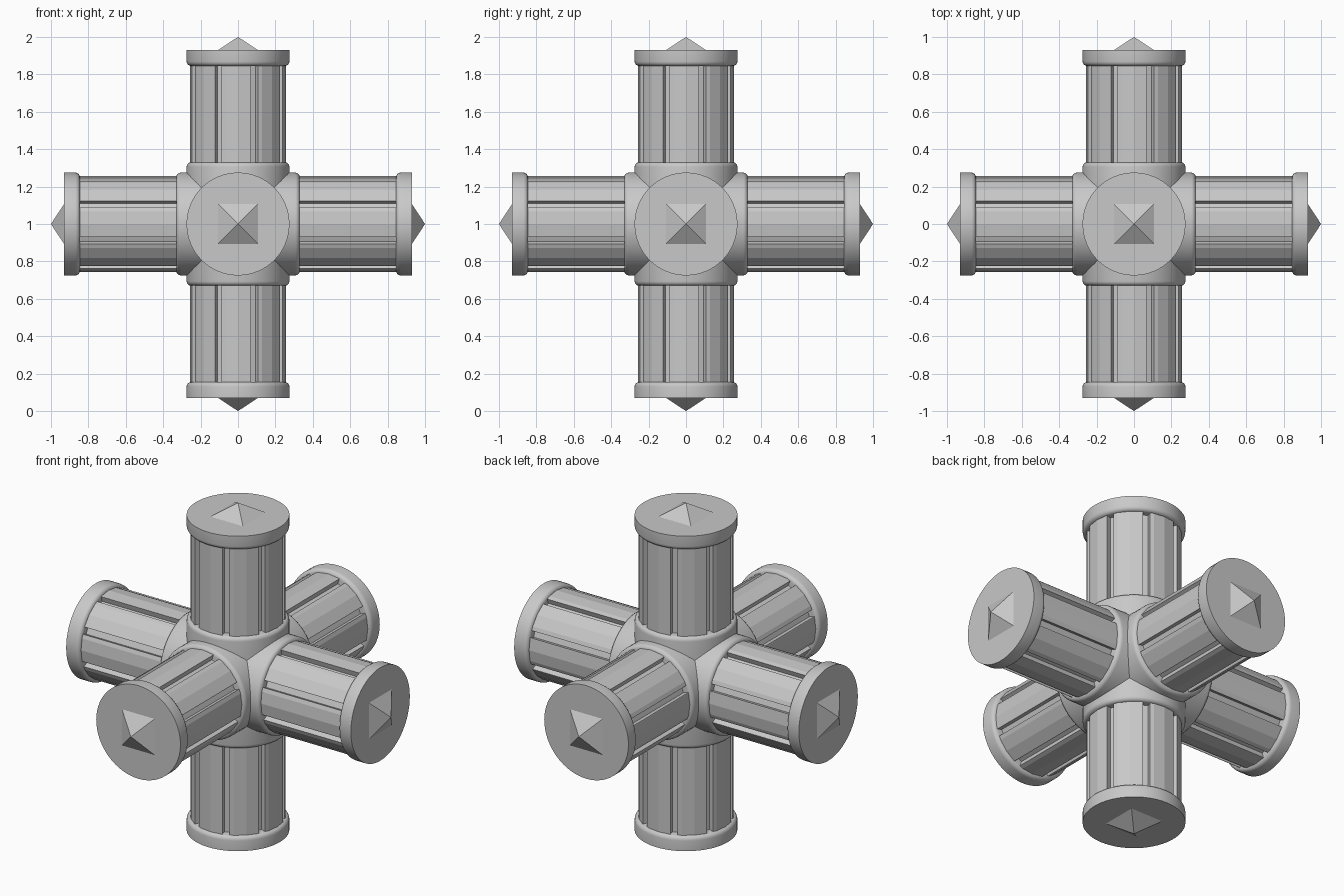
import bpy
import bmesh
from math import sin, cos, pi, radians
from mathutils import Matrix

old = bpy.data.objects.get("Cube")
if old:
    bpy.data.objects.remove(old, do_unlink=True)

grey = bpy.data.materials.new("plain grey")
grey.use_nodes = True
grey.diffuse_color = (0.58, 0.58, 0.58, 1)
grey.node_tree.nodes["Principled BSDF"].inputs["Base Color"].default_value = grey.diffuse_color

R_CAP = 0.275       # caps and hub
R_SHAFT = 0.256     # raised slats
R_FLOOR = 0.223     # groove bottoms
CENTRE = Matrix.Translation((0, 0, 1))


def finish(bm, name, turn, smooth=False):
    """Turn a part built along z into place and make it an object."""
    bmesh.ops.recalc_face_normals(bm, faces=bm.faces)
    bm.transform(CENTRE @ turn)
    mesh = bpy.data.meshes.new(name)
    bm.to_mesh(mesh)
    bm.free()
    mesh.materials.append(grey)
    obj = bpy.data.objects.new(name, mesh)
    bpy.context.collection.objects.link(obj)
    if smooth:
        bpy.ops.object.select_all(action='DESELECT')
        obj.select_set(True)
        bpy.context.view_layer.objects.active = obj
        bpy.ops.object.shade_smooth_by_angle(angle=radians(30))
    return obj


def loft(rings):
    """Skin a stack of equal rings and close both ends."""
    bm = bmesh.new()
    loops = [[bm.verts.new(p) for p in ring] for ring in rings]
    n = len(loops[0])
    for a, b in zip(loops, loops[1:]):
        for i in range(n):
            j = (i + 1) % n
            bm.faces.new((a[i], a[j], b[j], b[i]))
    bm.faces.new(loops[0][::-1])
    bm.faces.new(loops[-1])
    return bm


def lathe(profile, sides=64):
    return loft([[(r * cos(2 * pi * i / sides), r * sin(2 * pi * i / sides), z)
                  for i in range(sides)] for r, z in profile])


def rounded_edge(z, direction, size=0.024, steps=4):
    """Profile of a quarter-round edge starting at z."""
    return [(R_CAP - size * (1 - sin(pi / 2 * k / steps)),
             z + direction * size * (1 - cos(pi / 2 * k / steps)))
            for k in range(steps + 1)]


def slatted_outline():
    """Eight raised slats of a 24-sided bar, parted by grooves."""
    points = []
    for k in range(8):
        for deg in (-20.3, -15, 0, 15, 15.9):
            off = deg % 15 - 7.5
            r = R_SHAFT * cos(radians(7.5)) / cos(radians(off))
            a = radians(deg + 45 * k)
            if deg == -20.3:
                points.append((R_FLOOR * cos(a), R_FLOOR * sin(a)))
            points.append((r * cos(a), r * sin(a)))
            if deg == 15.9:
                points.append((R_FLOOR * cos(a), R_FLOOR * sin(a)))
    return points


# Three crossing bars, each with a hub collar and two capped, spiked ends
axes = {"vertical": Matrix.Identity(4),
        "side": Matrix.Rotation(pi / 2, 4, 'Y'),
        "front_back": Matrix.Rotation(-pi / 2, 4, 'X')}

for axis, turn in axes.items():
    # slatted shaft
    outline = slatted_outline()
    finish(loft([[(x, y, z) for x, y in outline] for z in (-0.86, 0.86)]),
           axis + "_shaft", turn)

    # hub barrel with rounded ends
    low = rounded_edge(-0.33, 1)
    high = [(r, -z) for r, z in reversed(low)]
    finish(lathe(low + high), axis + "_hub", turn, smooth=True)

    for end, flip in (("upper", Matrix.Identity(4)),
                      ("lower", Matrix.Rotation(pi, 4, 'X'))):
        # end cap, rounded on the inner rim
        finish(lathe(rounded_edge(0.845, 1) + [(R_CAP, 0.93)]),
               f"{axis}_{end}_cap", turn @ flip, smooth=True)

        # square pyramid spike
        bm = bmesh.new()
        bmesh.ops.create_cone(bm, cap_ends=True, segments=4, radius1=0.151, radius2=0, depth=0.07,
                              matrix=Matrix.Translation((0, 0, 0.965)) @ Matrix.Rotation(pi / 4, 4, 'Z'))
        bmesh.ops.remove_doubles(bm, verts=bm.verts, dist=0.0001)
        if max(abs(abs(v.co.x) - abs(v.co.y)) for v in bm.verts) > 0.01:
            bm.transform(Matrix.Rotation(pi / 4, 4, 'Z'))
        finish(bm, f"{axis}_{end}_spike", turn @ flip)
